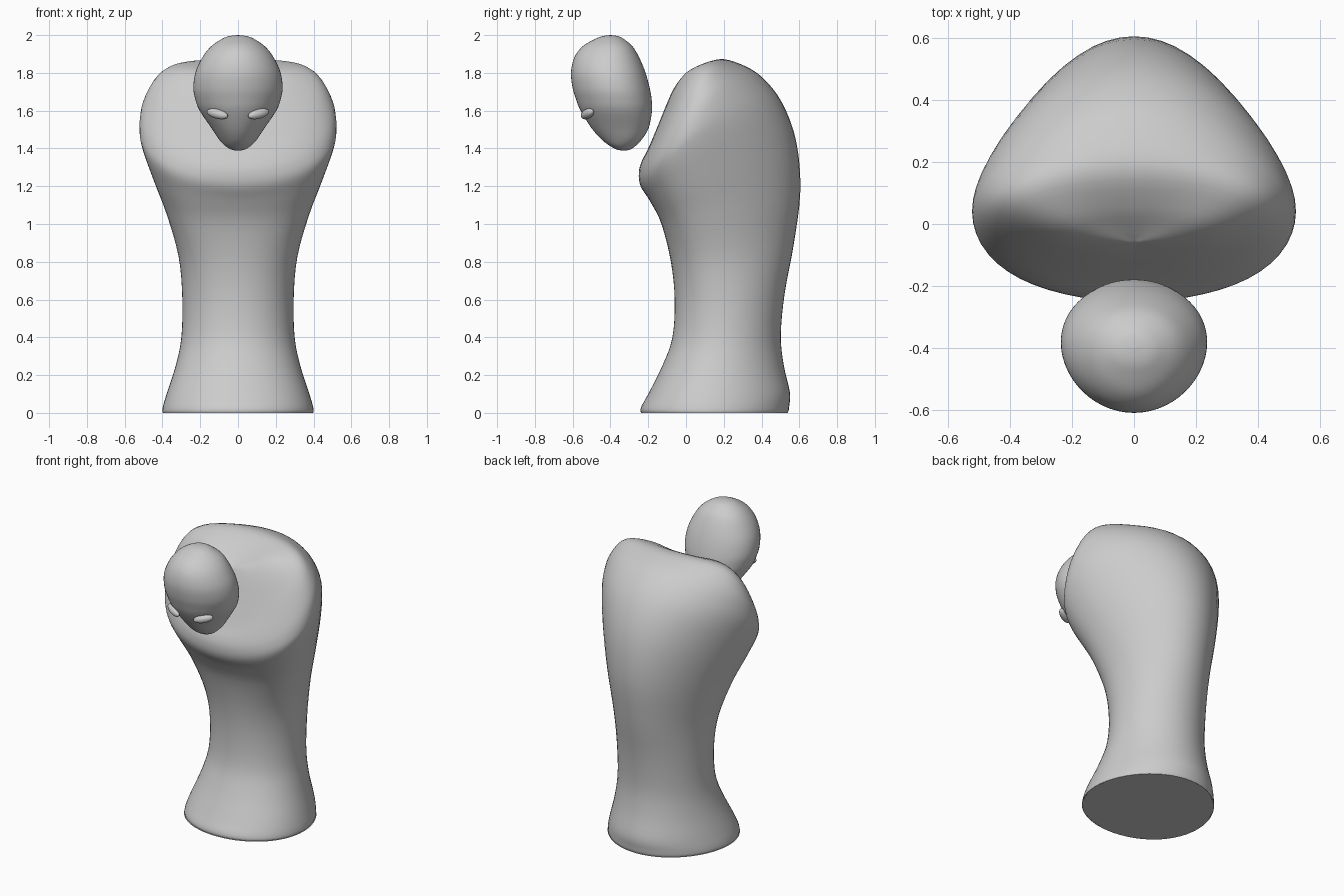
import bpy, bmesh, math

SEG = 56   # points around each ring
SUB = 4    # interpolated rings between profile rings

grey = bpy.data.materials.new("plain grey")
grey.diffuse_color = (0.6, 0.6, 0.6, 1)


def catmull(a, b, c, d, t):
    return [0.5 * (2 * q + (r - p) * t + (2 * p - 5 * q + 4 * r - s) * t * t
                   + (3 * q - p - 3 * r + s) * t ** 3)
            for p, q, r, s in zip(a, b, c, d)]


def loft(name, rings):
    """Smooth skin over rings (front y, front z, half width, side y, side z, back y, back z).
    The first and last ring have no width and close the ends."""
    n = len(rings)
    rows = []
    for i in range(n - 1):
        four = [rings[min(max(i + k, 0), n - 1)] for k in (-1, 0, 1, 2)]
        rows += [catmull(*four, j / SUB) for j in range(SUB)]
    rows.append(rings[-1])
    bm = bmesh.new()

    def pole(r):
        return bm.verts.new((0, r[3], max(r[4], 0)))

    first, last = pole(rows[0]), pole(rows[-1])
    loops = []
    for fy, fz, sx, sy, sz, by, bz in rows[1:-1]:
        loop = []
        for k in range(SEG):
            a = 2 * math.pi * k / SEG
            c = math.cos(a)
            y = sy + (by - fy) / 2 * c + ((by + fy) / 2 - sy) * c * c
            z = sz + (bz - fz) / 2 * c + ((bz + fz) / 2 - sz) * c * c
            loop.append(bm.verts.new((sx * math.sin(a), y, max(z, 0))))
        loops.append(loop)
    for k in range(SEG):
        m = (k + 1) % SEG
        bm.faces.new((first, loops[0][k], loops[0][m]))
        bm.faces.new((last, loops[-1][m], loops[-1][k]))
        for lo, hi in zip(loops, loops[1:]):
            bm.faces.new((lo[k], hi[k], hi[m], lo[m]))
    bmesh.ops.recalc_face_normals(bm, faces=bm.faces)
    finish(name, bm)


def finish(name, bm):
    for f in bm.faces:
        f.smooth = True
    me = bpy.data.meshes.new(name)
    bm.to_mesh(me)
    bm.free()
    me.materials.append(grey)
    ob = bpy.data.objects.new(name, me)
    bpy.context.collection.objects.link(ob)
    return ob


# body: flared foot, narrow waist, broad shoulders with a slanted top
loft("body", [
    (0.13, 0, 0, 0.13, 0, 0.13, 0),
    (-0.21, 0, 0.365, 0.12, 0, 0.50, 0),
    (-0.237, 0, 0.397, 0.12, 0, 0.537, 0),
    (-0.238, 0.03, 0.398, 0.12, 0.03, 0.547, 0.04),
    (-0.20, 0.10, 0.378, 0.13, 0.10, 0.55, 0.11),
    (-0.125, 0.25, 0.33, 0.17, 0.25, 0.518, 0.25),
    (-0.072, 0.40, 0.30, 0.20, 0.40, 0.502, 0.41),
    (-0.06, 0.60, 0.295, 0.21, 0.61, 0.522, 0.63),
    (-0.08, 0.80, 0.315, 0.19, 0.83, 0.570, 0.89),
    (-0.13, 1.00, 0.38, 0.14, 1.06, 0.605, 1.17),
    (-0.19, 1.12, 0.45, 0.09, 1.25, 0.585, 1.43),
    (-0.24, 1.20, 0.508, 0.05, 1.42, 0.51, 1.64),
    (-0.25, 1.27, 0.522, 0.04, 1.52, 0.40, 1.78),
    (-0.235, 1.33, 0.50, 0.035, 1.63, 0.28, 1.85),
    (-0.20, 1.40, 0.42, 0.02, 1.74, 0.17, 1.872),
    (-0.145, 1.53, 0.27, -0.02, 1.77, 0.06, 1.82),
    (-0.10, 1.64, 0.12, -0.05, 1.74, -0.01, 1.765),
    (-0.06, 1.72, 0, -0.06, 1.72, -0.06, 1.72),
])

# floating egg-shaped head, narrow at the chin
head = [  # z, front y, half width, back y
    (1.388, -0.33, 0, -0.33),
    (1.394, -0.365, 0.035, -0.295),
    (1.415, -0.405, 0.07, -0.265),
    (1.45, -0.45, 0.102, -0.232),
    (1.51, -0.502, 0.142, -0.197),
    (1.60, -0.558, 0.203, -0.180),
    (1.66, -0.582, 0.226, -0.182),
    (1.72, -0.600, 0.236, -0.192),
    (1.80, -0.609, 0.226, -0.214),
    (1.88, -0.592, 0.190, -0.247),
    (1.94, -0.548, 0.143, -0.283),
    (1.98, -0.480, 0.085, -0.330),
    (1.995, -0.440, 0.045, -0.362),
    (2.0, -0.40, 0, -0.40),
]
loft("head", [(f, z, w, (f + b) / 2 + 0.015 * (w > 0.1), z, b, z)
              for z, f, w, b in head])

# pair of slanted almond eyes
for side, label in ((-1, "left"), (1, "right")):
    bm = bmesh.new()
    bmesh.ops.create_uvsphere(bm, u_segments=24, v_segments=14, radius=1)
    eye = finish(label + "_eye", bm)
    eye.scale = (0.062, 0.025, 0.026)
    eye.rotation_euler = (0, -side * math.radians(13), side * math.radians(26))
    eye.location = (side * 0.109, -0.522, 1.583)
